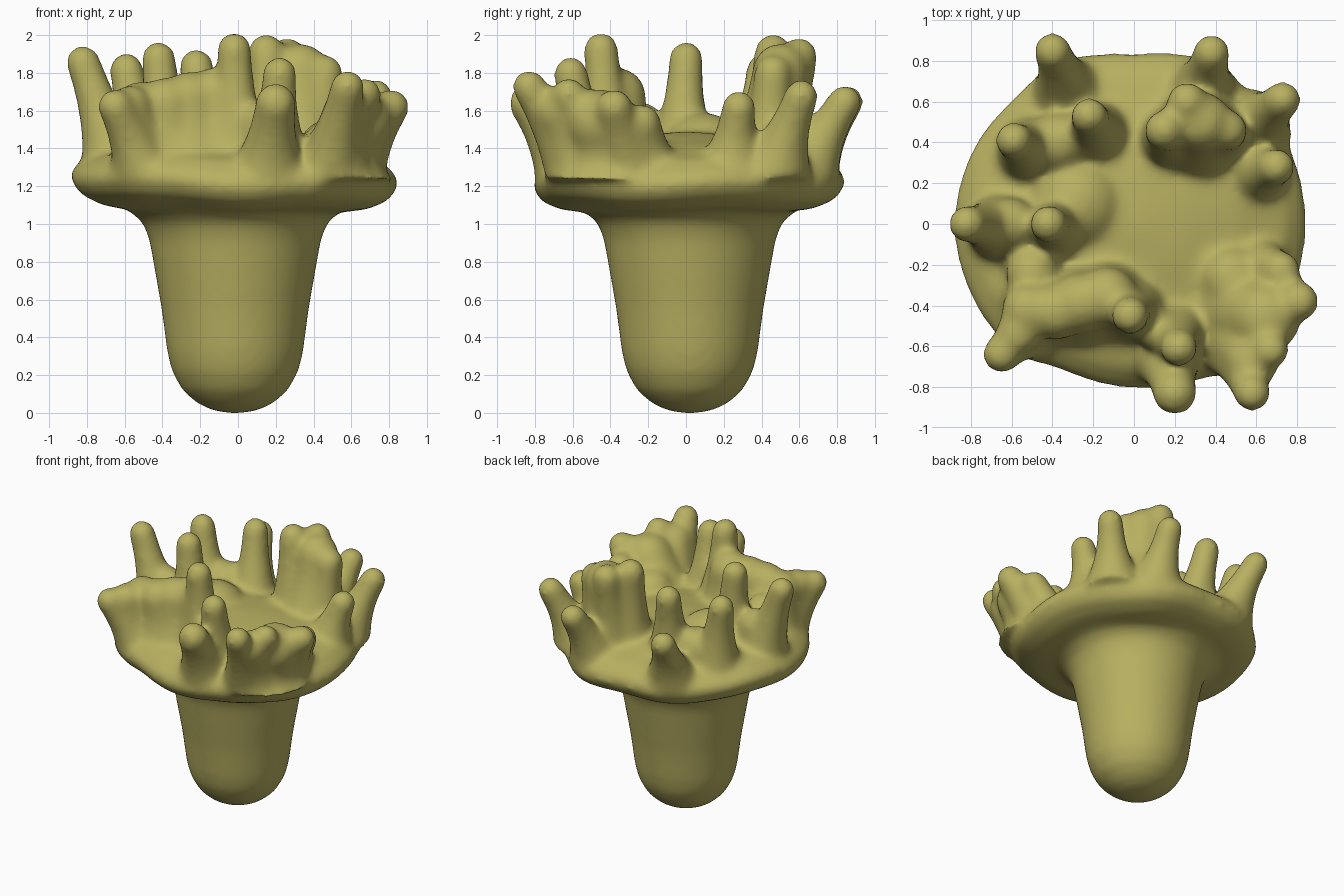
import bpy, bmesh, math
from mathutils import Vector

cube = bpy.data.objects.get("Cube")
if cube:
    bpy.data.objects.remove(cube, do_unlink=True)

SIDES = 48
UP = Vector((0, 0, 1))
bm = bmesh.new()


def loft(rings):
    """Closed skin over a list of rings with equal point counts."""
    loops = [[bm.verts.new(p) for p in ring] for ring in rings]
    for a, b in zip(loops, loops[1:]):
        n = len(a)
        for i in range(n):
            j = (i + 1) % n
            bm.faces.new((a[i], a[j], b[j], b[i]))
    bm.faces.new(list(reversed(loops[0])))
    bm.faces.new(loops[-1])


def circle(centre, radius, axis=UP, n=SIDES):
    turn = UP.rotation_difference(axis)
    return [centre + turn @ Vector((radius * math.cos(a), radius * math.sin(a), 0))
            for a in (math.tau * i / n for i in range(n))]


def finger(bx, by, tx, ty, top, r=0.083, flare=1.5):
    """Round-ended finger that widens into a fillet at its level base."""
    r += 0.01
    base = Vector((bx, by, 1.24))
    tip = Vector((tx, ty, top - r + 0.02))
    axis = (tip - base).normalized()
    rings = []
    for k in range(13):
        t = k / 12
        lean = UP.lerp(axis, t).normalized()
        rings.append(circle(base.lerp(tip, t), r * (1 + flare * (1 - t) ** 2), lean, 24))
    for k in range(1, 6):
        a = math.radians(17 * k)
        rings.append(circle(tip + axis * r * math.sin(a), r * math.cos(a), axis, 24))
    loft(rings)


# Tapered stalk with a rounded foot
stalk = [(.03, 0), (.11, .01), (.2, .05), (.28, .12), (.335, .22), (.36, .32),
         (.39, .55), (.425, .75), (.455, .92), (.49, 1.01), (.56, 1.07), (.56, 1.2)]
loft([circle(Vector((-.015, .02, z)), r) for r, z in stalk])

# Uneven cap: outline radius by angle in degrees
outline = [(0, .85), (45, .86), (65, .89), (90, .84), (115, .88), (135, .86), (160, .88),
           (180, .89), (205, .88), (225, .87), (245, .8), (270, .81), (290, .83),
           (305, .87), (330, .87), (345, .85), (360, .85)]


def cap_radius(deg):
    for (a, ra), (b, rb) in zip(outline, outline[1:]):
        if a <= deg <= b:
            t = (deg - a) / (b - a)
            return ra + (rb - ra) * t * t * (3 - 2 * t)


def cap_ring(f, z):
    ring = []
    for i in range(SIDES):
        a = math.tau * i / SIDES
        r = f * cap_radius(360 * i / SIDES)
        lift = f ** 3 * (0.04 * max(0, -math.cos(a)) + 0.015 * math.sin(5 * a))
        ring.append(Vector((r * math.cos(a), r * math.sin(a), z + lift)))
    return ring


loft([cap_ring(f, z) for f, z in
      [(.1, 1.08), (.6, 1.06), (.82, 1.085), (.94, 1.13), (1, 1.2), (.985, 1.26),
       (.88, 1.34), (.6, 1.42), (.3, 1.47), (.04, 1.49)]])

# Swellings that raise the floor between the fingers
for f in [(-.26, .1, -.28, .1, 1.57, .24), (-.58, 0, -.61, 0, 1.63, .12),
          (-.36, .36, -.38, .4, 1.58, .14), (.42, -.22, .48, -.27, 1.54, .15),
          (.1, -.45, .1, -.52, 1.62, .09)]:
    finger(*f, flare=.7)

# Single fingers
for f in [(-.6, -.02, -.82, 0, 1.93), (-.36, -.03, -.42, 0, 1.95),
          (-.48, .34, -.59, .41, 1.89), (-.16, .4, -.22, .53, 1.91),
          (-.3, .58, -.4, .85, 1.72), (.32, .58, .38, .84, 1.72),
          (.55, .44, .73, .61, 1.75), (.56, .23, .7, .28, 1.69),
          (0, -.4, -.02, -.45, 2.0), (.19, -.5, .22, -.61, 1.87)]:
    finger(*f)

# Back fused cluster
for f in [(.2, .4, .15, .46, 1.99, .09), (.28, .46, .26, .6, 1.97, .09),
          (.32, .42, .33, .5, 1.94, .14), (.4, .42, .46, .46, 1.88, .09)]:
    finger(*f, flare=1.2)

# Front left corner of thick merged fingers
for f in [(.15, -.57, .2, -.83, 1.73, .1), (.47, -.55, .58, -.83, 1.8, .083),
          (.52, -.46, .67, -.62, 1.76, .083), (.57, -.28, .81, -.38, 1.7, .09),
          (.54, -.18, .72, -.23, 1.62, .09), (.45, -.38, .64, -.46, 1.7, .17),
          (.47, -.48, .58, -.68, 1.71, .12)]:
    finger(*f, flare=1.1)

# Front right ridge of merged fingers
for f in [(-.47, -.47, -.65, -.64, 1.7, .085), (-.47, -.42, -.57, -.54, 1.72, .1),
          (-.46, -.35, -.52, -.42, 1.74, .12), (-.36, -.38, -.38, -.43, 1.76, .13),
          (-.25, -.38, -.26, -.39, 1.79, .14), (-.12, -.36, -.13, -.36, 1.81, .14),
          (-.46, -.2, -.5, -.24, 1.63, .12)]:
    finger(*f, flare=1.1)

bmesh.ops.recalc_face_normals(bm, faces=bm.faces[:])
mesh = bpy.data.meshes.new("coral_parts")
bm.to_mesh(mesh)
bm.free()
coral = bpy.data.objects.new("coral_plug", mesh)
bpy.context.scene.collection.objects.link(coral)

# Fuse all parts into one soft skin
remesh = coral.modifiers.new("fuse", 'REMESH')
remesh.mode = 'VOXEL'
remesh.voxel_size = 0.02
remesh.use_smooth_shade = True
soften = coral.modifiers.new("soften", 'SMOOTH')
soften.factor = 0.5
soften.iterations = 26
bpy.context.view_layer.update()
depsgraph = bpy.context.evaluated_depsgraph_get()
skin = bpy.data.meshes.new_from_object(coral.evaluated_get(depsgraph))
coral.modifiers.clear()
coral.data = skin
skin.name = "coral_plug"
bpy.data.meshes.remove(mesh)

# Stand on the ground
low = min(v.co.z for v in skin.vertices)
for v in skin.vertices:
    v.co.z -= low

# Olive colour
olive = bpy.data.materials.new("olive")
olive.use_nodes = True
colour = (0.48, 0.435, 0.12, 1)
olive.diffuse_color = colour
olive.node_tree.nodes["Principled BSDF"].inputs["Base Color"].default_value = colour
skin.materials.clear()
skin.materials.append(olive)
